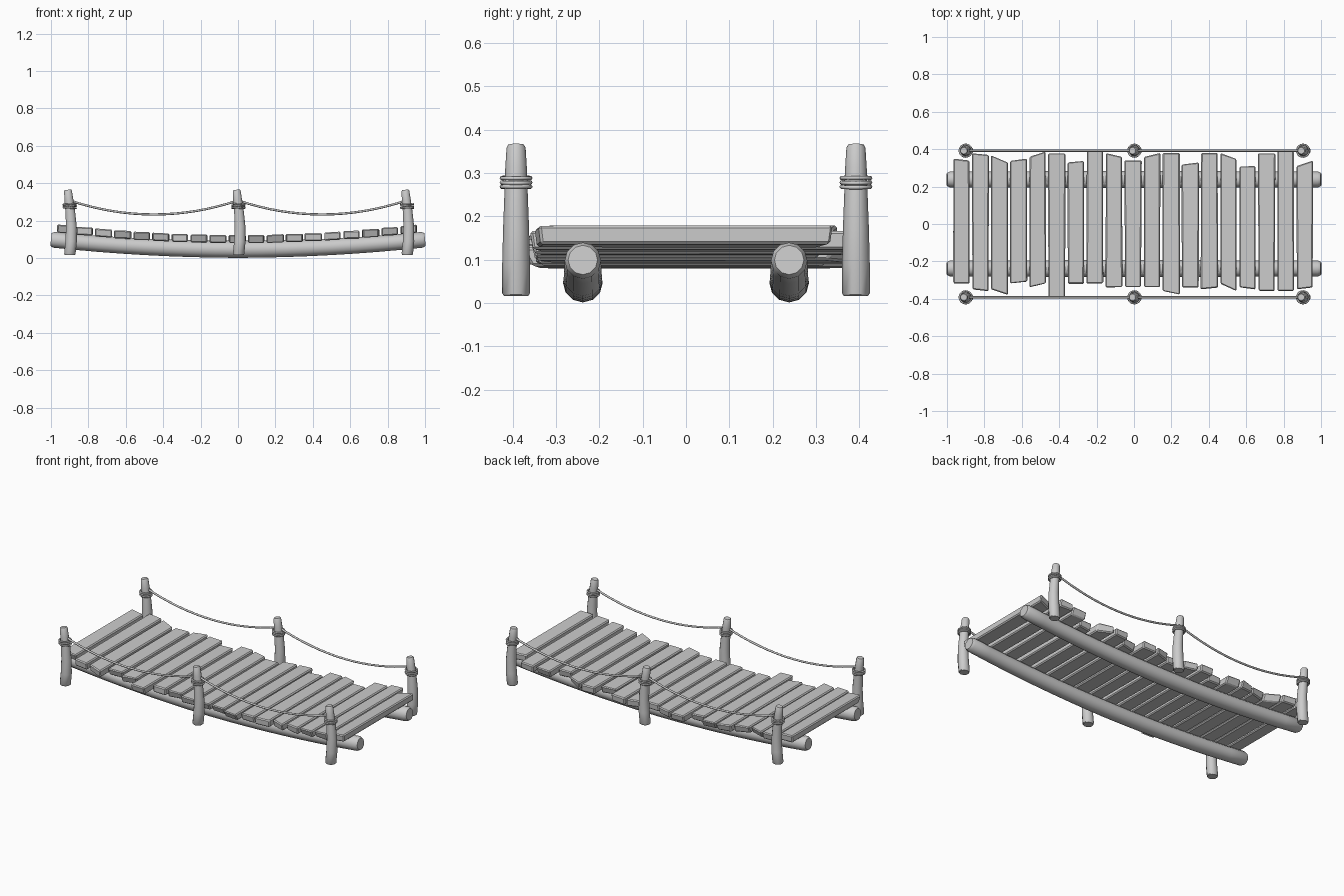
import bpy
import bmesh
import math
import random
from mathutils import Vector

random.seed(4)
cube = bpy.data.objects.get("Cube")
if cube:
    bpy.data.objects.remove(cube)

wood = bpy.data.materials.new("plain grey")
wood.use_nodes = True
GREY = (0.6, 0.6, 0.6, 1)
wood.diffuse_color = GREY
wood.node_tree.nodes["Principled BSDF"].inputs["Base Color"].default_value = GREY


def finish(bm, name, angle):
    """Turn a bmesh into a shaded object."""
    bmesh.ops.recalc_face_normals(bm, faces=bm.faces)
    mesh = bpy.data.meshes.new(name)
    bm.to_mesh(mesh)
    bm.free()
    mesh.materials.append(wood)
    obj = bpy.data.objects.new(name, mesh)
    bpy.context.collection.objects.link(obj)
    bpy.ops.object.select_all(action="DESELECT")
    obj.select_set(True)
    bpy.context.view_layer.objects.active = obj
    bpy.ops.object.shade_smooth_by_angle(angle=math.radians(angle))
    return obj


def sweep(name, path, radii, sides, angle=40):
    """Capped round tube along a path of (x, z) points at a fixed y."""
    bm = bmesh.new()
    across = Vector((0, 1, 0))
    rings = []
    for i, p in enumerate(path):
        along = (path[min(i + 1, len(path) - 1)] - path[max(i - 1, 0)]).normalized()
        normal = along.cross(across)
        rings.append([])
        for k in range(sides):
            a = math.tau * k / sides
            offset = across * math.cos(a) + normal * math.sin(a)
            rings[-1].append(bm.verts.new(p + offset * radii[i]))
    for low, high in zip(rings, rings[1:]):
        for k in range(sides):
            j = (k + 1) % sides
            bm.faces.new((low[k], low[j], high[j], high[k]))
    bm.faces.new(rings[0])
    bm.faces.new(rings[-1])
    return finish(bm, name, angle)


def sag(x):
    """Rise of the bridge toward its ends."""
    return 0.052 * x * x


# Two sagging logs under the deck
stations = [-1, -0.985] + [i / 8 for i in range(-7, 8)] + [0.985, 1]
for side, y in (("front", -0.238), ("back", 0.238)):
    path = [Vector((x, y, 0.047 + sag(x))) for x in stations]
    radii = [0.034 if abs(x) == 1 else 0.046 - 0.004 * abs(x) for x in stations]
    sweep(side + "_log", path, radii, 12)

# Plank ends in hundredths: back left, back right, front left, front right
plank_ends = [
    (35, 34, 32, 32), (38, 37, 35, 36), (37, 33, 35, 38), (34, 35, 32, 31),
    (36, 39, 34, 32), (38, 38, 39, 39), (33, 34, 32, 32), (39, 39, 32, 32),
    (38, 36, 34, 34), (34, 34, 34, 34), (36, 38, 34, 34), (38, 38, 36, 38),
    (32, 33, 34, 34), (38, 38, 35, 34), (38, 35, 32, 36), (31, 31, 34, 35),
    (38, 38, 36, 36), (39, 39, 36, 36), (31, 34, 35, 34),
]
for n, ends in enumerate(plank_ends):
    bl, br, fl, fr = [e / 100 for e in ends]
    x = -0.923 + n * 0.102
    top = 0.123 + 0.062 * x * x
    tilt = random.uniform(-0.04, 0.04) + 0.07 * x
    bm = bmesh.new()
    loops = []
    back_w, front_w = random.uniform(0.042, 0.047), random.uniform(0.042, 0.047)
    corners = ((-back_w, bl), (back_w, br), (front_w, -fr), (-front_w, -fl))
    undercut = [random.uniform(0, 0.025) for _ in range(4)]
    for depth in (0, 0.043):
        loop = []
        for (dx, y), cut in zip(corners, undercut):
            if depth:
                y -= math.copysign(cut, y)
            loop.append(bm.verts.new((x + dx, y, top - depth + dx * tilt)))
        loops.append(loop)
    for loop in loops:
        bm.faces.new(loop)
    for k in range(4):
        j = (k + 1) % 4
        bm.faces.new((loops[0][k], loops[0][j], loops[1][j], loops[1][k]))
    bmesh.ops.recalc_face_normals(bm, faces=bm.faces)
    bmesh.ops.bevel(bm, geom=bm.edges[:], offset=0.006, segments=1,
                    affect="EDGES", profile=0.5)
    finish(bm, f"plank_{n + 1}", 25)

# Posts with rope lashings: (height, bend, radius) from the foot up
post_profile = [
    (0.016, 0.003, 0.028), (0.022, 0.003, 0.032), (0.09, 0.010, 0.032),
    (0.17, 0.011, 0.030), (0.25, 0.005, 0.027), (0.31, -0.002, 0.025),
    (0.358, -0.007, 0.022), (0.365, -0.008, 0.018),
]
POSTS = {"right": -0.902, "middle": 0, "left": 0.902}
for side, y in (("front", -0.392), ("back", 0.392)):
    for place, x in POSTS.items():
        path = [Vector((x + bend, y, z)) for z, bend, r in post_profile]
        sweep(f"{side}_{place}_post", path, [r for z, bend, r in post_profile], 10)
        for turn in range(3):
            bpy.ops.mesh.primitive_torus_add(
                major_segments=20, minor_segments=6,
                major_radius=0.033, minor_radius=0.005,
                location=(x + 0.002, y, 0.268 + 0.01 * turn),
                rotation=(0, random.uniform(-0.06, 0.06), 0))
            lashing = bpy.context.object
            lashing.name = f"{side}_{place}_lashing_{turn + 1}"
            lashing.data.materials.append(wood)
            bpy.ops.object.shade_smooth()

    # Hanging hand ropes between neighbouring posts
    for place, start in (("right", -0.9), ("left", 0)):
        path = []
        for i in range(17):
            t = i / 16
            path.append(Vector((start + 0.9 * t, y, 0.308 - 0.3 * t * (1 - t))))
        sweep(f"{side}_{place}_rope", path, [0.006] * len(path), 8, 60)
